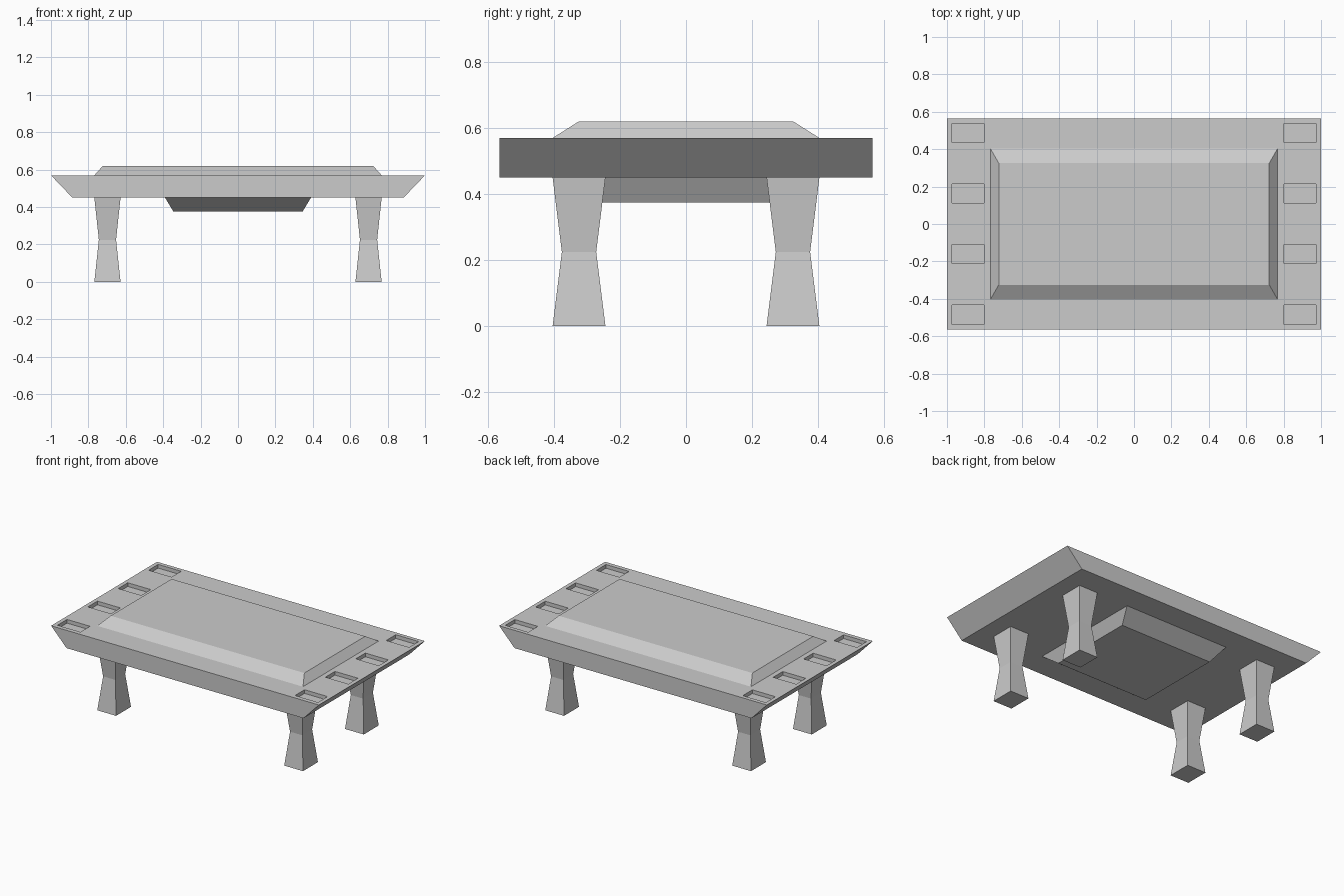
import bpy, bmesh

if "Cube" in bpy.data.objects:
    bpy.data.objects.remove(bpy.data.objects["Cube"])


def add_loft(bm, rings, cx=0.0, cy=0.0):
    """Closed solid through stacked rectangles (half_x, half_y, z)."""
    loops = [[bm.verts.new((cx + sx * hx, cy + sy * hy, z))
              for sx, sy in ((-1, -1), (1, -1), (1, 1), (-1, 1))]
             for hx, hy, z in rings]
    bm.faces.new(loops[0][::-1])
    bm.faces.new(loops[-1])
    for low, high in zip(loops, loops[1:]):
        for i in range(4):
            j = (i + 1) % 4
            bm.faces.new((low[i], low[j], high[j], high[i]))


def make_object(name, rings, centres=((0, 0),)):
    bm = bmesh.new()
    for cx, cy in centres:
        add_loft(bm, rings, cx, cy)
    mesh = bpy.data.meshes.new(name)
    bm.to_mesh(mesh)
    bm.free()
    obj = bpy.data.objects.new(name, mesh)
    bpy.context.collection.objects.link(obj)
    return obj


# Table slab: ends slope inwards, long sides are vertical
slab = make_object("table_slab", [(0.885, 0.565, 0.45), (1.0, 0.565, 0.57)])

# Four shallow pockets along each end
pockets = [(sx * 0.887, y) for sx in (-1, 1) for y in (-0.485, -0.161, 0.163, 0.487)]
cutter = make_object("pocket_cutter", [(0.086, 0.051, 0.545), (0.086, 0.051, 0.65)], pockets)
cutter.hide_render = True
cut = slab.modifiers.new("pockets", 'BOOLEAN')
cut.operation = 'DIFFERENCE'
cut.solver = 'EXACT'
cut.object = cutter
bpy.context.view_layer.objects.active = slab
bpy.ops.object.modifier_apply(modifier=cut.name)
bpy.data.objects.remove(cutter)

# Raised bevelled panel on top and tapered block underneath
make_object("raised_top_panel", [(0.768, 0.404, 0.57), (0.723, 0.325, 0.62)])
make_object("under_block", [(0.345, 0.30, 0.375), (0.39, 0.40, 0.45)])

# Hourglass legs
leg_rings = [(0.07, 0.08, 0.0), (0.046, 0.052, 0.225), (0.07, 0.08, 0.45)]
for side, sx in (("left", -1), ("right", 1)):
    for end, sy in (("front", -1), ("back", 1)):
        make_object(f"{end}_{side}_leg", leg_rings, [(sx * 0.698, sy * 0.324)])
